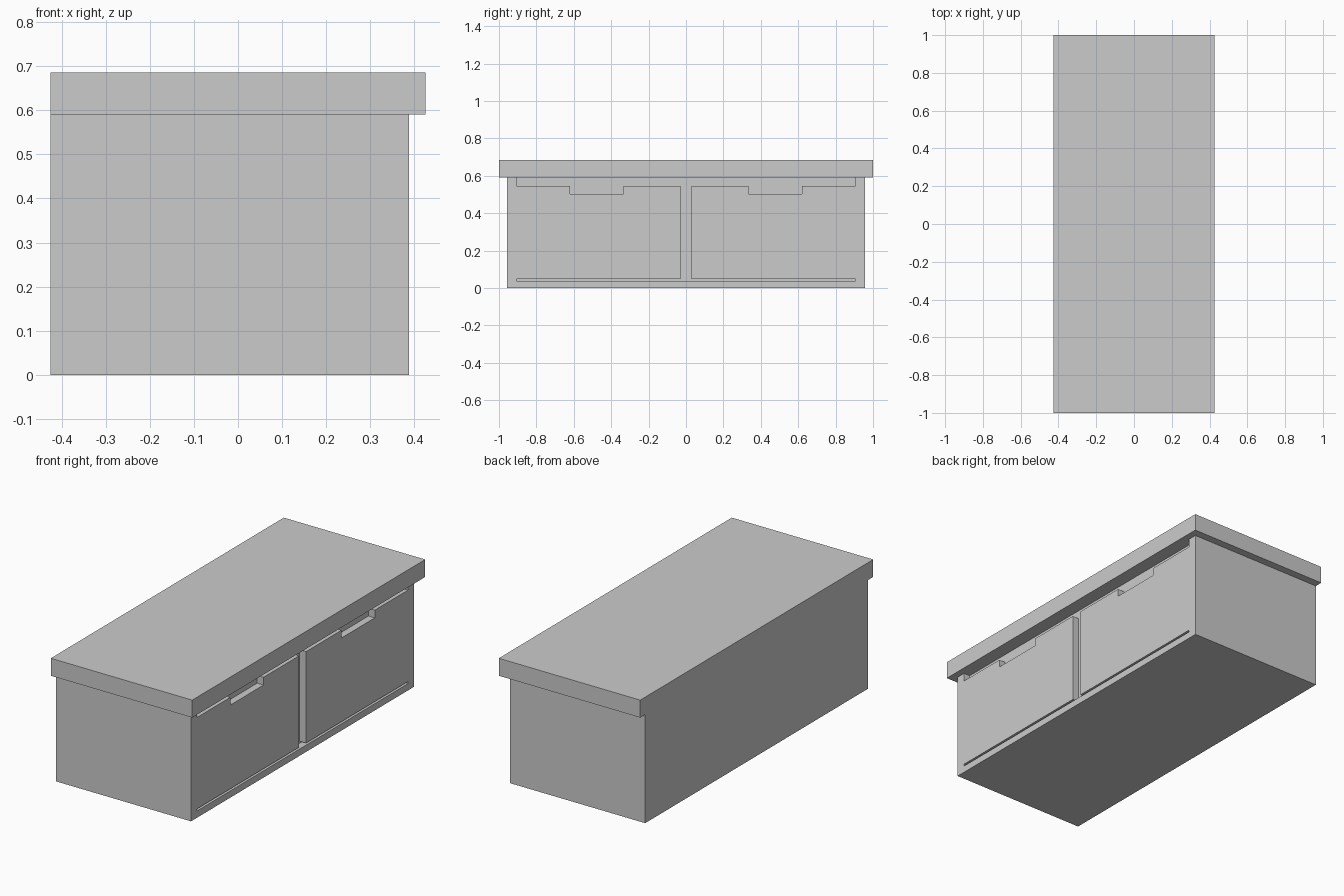
import bpy, bmesh

if "Cube" in bpy.data.objects:
    bpy.data.objects.remove(bpy.data.objects["Cube"])

BACK, FRONT, RECESS = -0.425, 0.388, 0.35   # cabinet depth planes along x
TOP = 0.59                                  # underside of the table top
SIDE_IN, SIDE_OUT = 0.905, 0.957


def extrude_profile(name, profile, x0, x1):
    """Solid from a (y, z) outline extruded along x."""
    bm = bmesh.new()
    face = bm.faces.new([bm.verts.new((x0, y, z)) for y, z in profile])
    ext = bmesh.ops.extrude_face_region(bm, geom=[face])
    verts = [v for v in ext["geom"] if isinstance(v, bmesh.types.BMVert)]
    bmesh.ops.translate(bm, verts=verts, vec=(x1 - x0, 0, 0))
    bmesh.ops.recalc_face_normals(bm, faces=bm.faces)
    mesh = bpy.data.meshes.new(name)
    bm.to_mesh(mesh)
    bm.free()
    obj = bpy.data.objects.new(name, mesh)
    bpy.context.collection.objects.link(obj)
    return obj


def rect(y0, y1, z0, z1):
    return [(y0, z0), (y1, z0), (y1, z1), (y0, z1)]


# Overhanging top slab
extrude_profile("table_top", rect(-1, 1, TOP, 0.685), BACK, 0.425)

# Carcass: U-shaped frame of two sides and a base, closed by a recessed body
frame = [(-SIDE_OUT, 0), (SIDE_OUT, 0), (SIDE_OUT, TOP), (SIDE_IN, TOP),
         (SIDE_IN, 0.037), (-SIDE_IN, 0.037), (-SIDE_IN, TOP), (-SIDE_OUT, TOP)]
extrude_profile("side_and_base_frame", frame, BACK, FRONT)
extrude_profile("recessed_body", rect(-SIDE_IN, SIDE_IN, 0.037, TOP), BACK, RECESS)

# Drawer fronts with a notched hand grip in the top edge, mirrored in y
front = [(0.03, 0.048), (SIDE_IN, 0.048), (SIDE_IN, 0.545), (0.62, 0.545),
         (0.62, 0.503), (0.335, 0.503), (0.335, 0.545), (0.03, 0.545)]
for side, s in (("right", 1), ("left", -1)):
    extrude_profile(f"drawer_front_{side}", [(s * y, z) for y, z in front], RECESS, FRONT)
